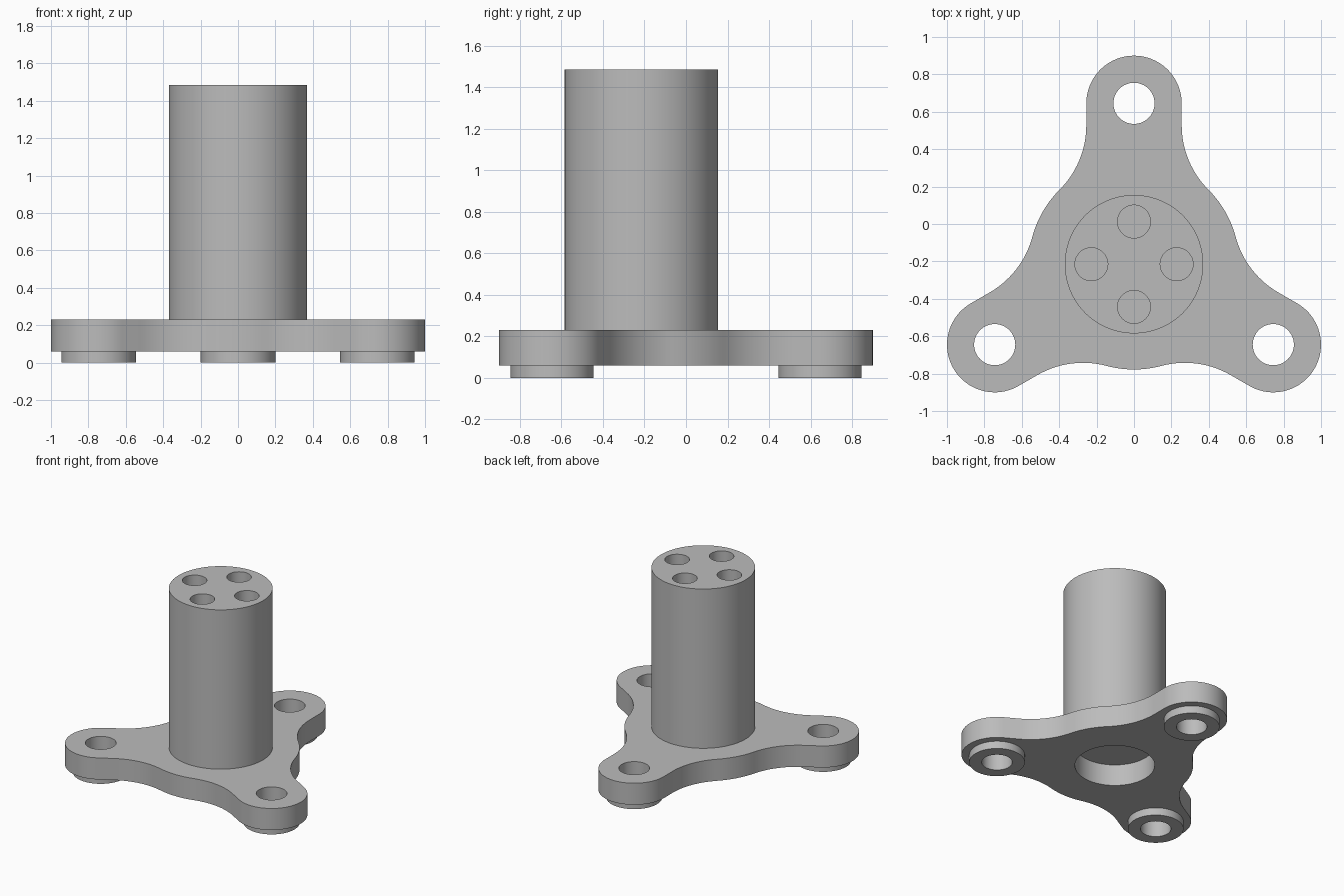
import bpy, bmesh
from math import sin, cos, pi, radians, sqrt
from mathutils import Vector, Matrix

if "Cube" in bpy.data.objects:
    bpy.data.objects.remove(bpy.data.objects["Cube"])

# Main dimensions
ARM = 0.86                      # distance from hub axis to each foot
HUB = Vector((0, -ARM / 4))     # hub axis
EAR_R, HOLE_R, FOOT_R = 0.255, 0.11, 0.20
HUB_R, BORE_R, POST_R = 0.563, 0.287, 0.37
PLATE_LOW, PLATE_TOP, POST_TOP = 0.06, 0.23, 1.485
SOCKET_R, SOCKET_OFFSET, SOCKET_DEPTH = 0.088, 0.228, 0.5

grey = bpy.data.materials.new("plain grey")
grey.use_nodes = True
grey.diffuse_color = (0.5, 0.5, 0.5, 1)
grey.node_tree.nodes["Principled BSDF"].inputs["Base Color"].default_value = (0.5, 0.5, 0.5, 1)


def arc(centre, radius, start, end, steps):
    """Points along an arc, angles in radians."""
    return [Vector((centre[0] + radius * cos(start + (end - start) * i / steps),
                    centre[1] + radius * sin(start + (end - start) * i / steps)))
            for i in range(steps + 1)]


def circle(centre, radius, steps=64):
    return arc(centre, radius, 0, 2 * pi, steps)[:-1]


def add_object(name, mesh):
    obj = bpy.data.objects.new(name, mesh)
    bpy.context.collection.objects.link(obj)
    return obj


def baked(obj):
    """Mesh of an object with its curve or modifiers evaluated."""
    graph = bpy.context.evaluated_depsgraph_get()
    return bpy.data.meshes.new_from_object(obj.evaluated_get(graph))


def finish(name, mesh):
    bm = bmesh.new()
    bm.from_mesh(mesh)
    bmesh.ops.remove_doubles(bm, verts=bm.verts, dist=0.0001)
    bmesh.ops.recalc_face_normals(bm, faces=bm.faces)
    bm.to_mesh(mesh)
    bm.free()
    mesh.materials.clear()
    mesh.materials.append(grey)
    obj = add_object(name, mesh)
    bpy.ops.object.select_all(action='DESELECT')
    obj.select_set(True)
    bpy.context.view_layer.objects.active = obj
    bpy.ops.object.shade_smooth_by_angle(angle=radians(30))
    return obj


def slab(name, loops, low, high):
    """Closed outlines (the first outer, the rest holes) extruded upward."""
    curve = bpy.data.curves.new(name + " outline", 'CURVE')
    curve.dimensions = '2D'
    curve.fill_mode = 'BOTH'
    curve.extrude = (high - low) / 2
    for loop in loops:
        spline = curve.splines.new('POLY')
        spline.points.add(len(loop) - 1)
        for point, p in zip(spline.points, loop):
            point.co = (p.x, p.y, 0, 1)
        spline.use_cyclic_u = True
    helper = add_object(name + " helper", curve)
    mesh = baked(helper)
    bpy.data.objects.remove(helper)
    mesh.transform(Matrix.Translation((0, 0, (low + high) / 2)))
    return finish(name, mesh)


# Outline of one third: ear, concave fillet, hub bulge, next concave fillet
# The fillet touches both the ear's straight side and the hub circle.
BLEND = pi / 4
fillet_r = (HUB_R * cos(BLEND) - EAR_R) / (1 - cos(BLEND))
fillet_x = EAR_R + fillet_r
fillet_y = (HUB_R + fillet_r) * sin(BLEND)
third = arc((-fillet_x, fillet_y), fillet_r, -BLEND, 0, 14)[::1]
third += arc((0, ARM), EAR_R, pi, 0, 40)
third += arc((fillet_x, fillet_y), fillet_r, pi, pi + BLEND, 14)
third += arc((0, 0), HUB_R, BLEND, pi / 12, 10)[1:-1]
outline = []
for k in range(3):
    turn = Matrix.Rotation(-2 * pi * k / 3, 2)
    outline += [HUB + turn @ p for p in third]

feet = [HUB + Vector((ARM * cos(a), ARM * sin(a)))
        for a in (pi / 2, pi * 7 / 6, pi * 11 / 6)]

# Base plate with foot holes and the hub bore
slab("base_plate", [outline, circle(HUB, BORE_R, 96)] + [circle(f, HOLE_R) for f in feet],
     PLATE_LOW, PLATE_TOP)

# Ring feet
for label, f in zip(("back_foot", "right_foot", "left_foot"), feet):
    slab(label, [circle(f, FOOT_R), circle(f, HOLE_R)], 0, PLATE_LOW)


def cylinders(name, centres, radius, low, high, steps):
    bm = bmesh.new()
    for c in centres:
        bmesh.ops.create_cone(bm, cap_ends=True, segments=steps, radius1=radius,
                              radius2=radius, depth=high - low,
                              matrix=Matrix.Translation((c.x, c.y, (low + high) / 2)))
    mesh = bpy.data.meshes.new(name)
    bm.to_mesh(mesh)
    bm.free()
    return add_object(name, mesh)


# Post with four blind sockets in its top
sockets = [HUB + SOCKET_OFFSET * Vector(d) for d in ((1, 0), (0, 1), (-1, 0), (0, -1))]
blank = cylinders("post_blank", [HUB], POST_R, PLATE_TOP, POST_TOP, 96)
cutter = cylinders("socket_cutter", sockets, SOCKET_R, POST_TOP - SOCKET_DEPTH,
                   POST_TOP + 0.1, 48)
cutter.hide_render = True
cut = blank.modifiers.new("sockets", 'BOOLEAN')
cut.operation = 'DIFFERENCE'
cut.solver = 'EXACT'
cut.object = cutter
post_mesh = baked(blank)
for helper in (blank, cutter):
    bpy.data.objects.remove(helper)
finish("post", post_mesh)
